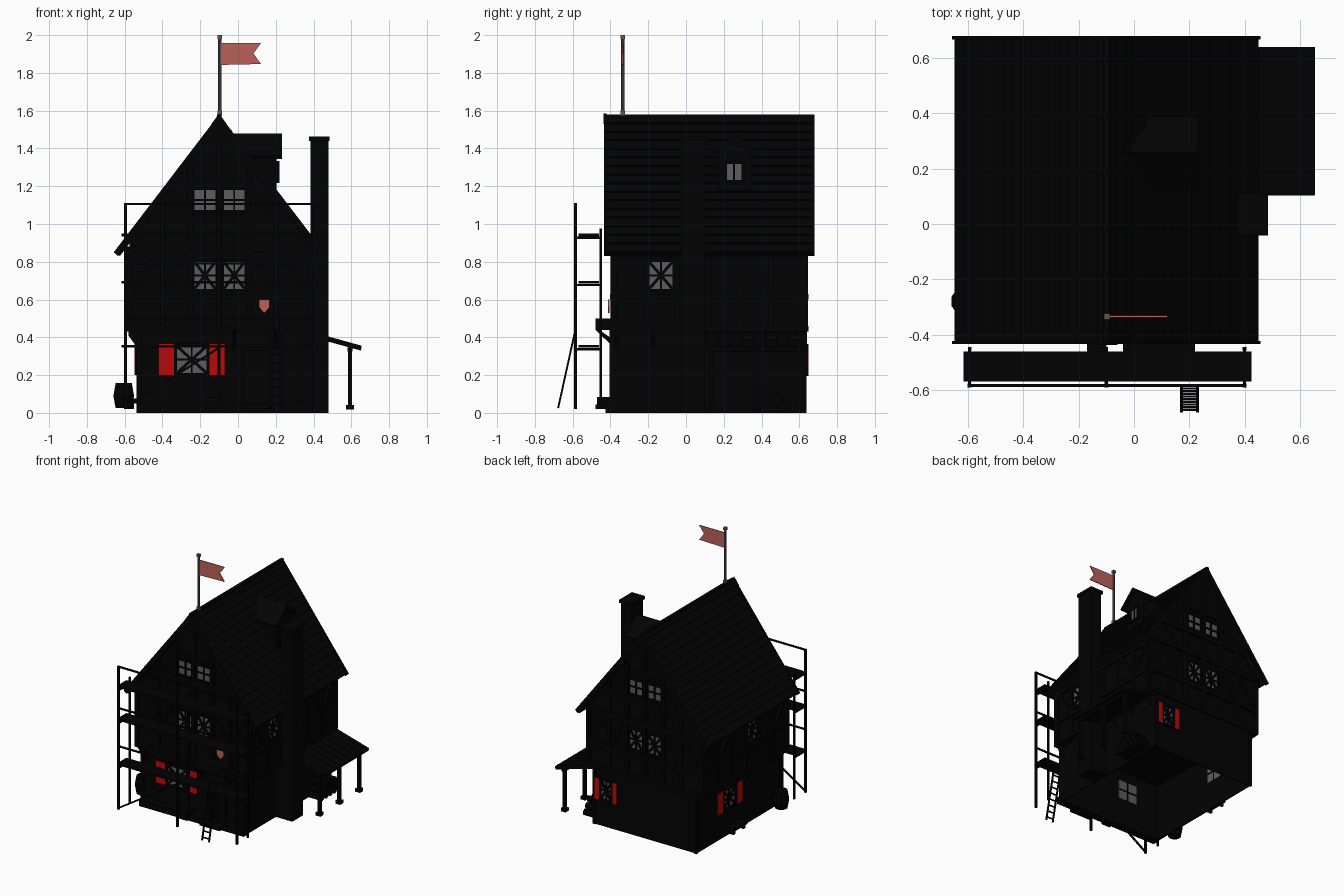
import bpy, bmesh, math
from mathutils import Vector, Matrix

if "Cube" in bpy.data.objects:
    bpy.data.objects.remove(bpy.data.objects["Cube"])


def material(name, rgb):
    m = bpy.data.materials.new(name)
    m.use_nodes = True
    m.diffuse_color = (*rgb, 1)
    m.node_tree.nodes["Principled BSDF"].inputs["Base Color"].default_value = (*rgb, 1)
    return m


PLASTER = material("dark plaster", (.0008, .0008, .0008))
WOOD = material("black timber", (.0007, .0007, .0007))
TILE = material("black roof tile", (.0008, .0008, .0008))
GLASS = material("grey glass", (.11, .11, .11))
RED = material("red shutter paint", (.48, .003, .003))
CLOTH = material("faded red cloth", (.5, .12, .105))
METAL = material("grey metal", (.095, .095, .095))

MID, FRONT, BACK = -.1, -.375, .62
LEFT, RIGHT = .378, -.575


class Part:
    """Collects simple solids into one named object."""
    def __init__(self, name, mat):
        self.name, self.mat, self.bm = name, mat, bmesh.new()

    def box(self, a, b):
        lo = [min(p) for p in zip(a, b)]
        hi = [max(p) for p in zip(a, b)]
        mid = [(p + q) / 2 for p, q in zip(lo, hi)]
        size = [q - p for p, q in zip(lo, hi)]
        bmesh.ops.create_cube(self.bm, size=1, matrix=Matrix.Translation(mid) @ Matrix.Diagonal((*size, 1)))
        return self

    def beam(self, p, q, w=.02, sides=4, w2=None):
        p, q = Vector(p), Vector(q)
        d = q - p
        k = math.sqrt(.5) if sides == 4 else .5
        mat = Matrix.Translation((p + q) / 2) @ d.to_track_quat("Z", "Y").to_matrix().to_4x4()
        mat = mat @ Matrix.Rotation(math.pi / 4 if sides == 4 else 0, 4, "Z")
        bmesh.ops.create_cone(self.bm, cap_ends=True, segments=sides, radius1=w * k,
                              radius2=(w2 or w) * k, depth=d.length, matrix=mat)
        return self

    def prism(self, pts, axis, a, b):
        """Extrude a 2D outline along x or y."""
        put = (lambda u, v, w: (w, u, v)) if axis == "x" else (lambda u, v, w: (u, w, v))
        f = self.bm.faces.new([self.bm.verts.new(put(u, v, a)) for u, v in pts])
        ext = bmesh.ops.extrude_face_region(self.bm, geom=[f], use_keep_orig=True)
        verts = [g for g in ext["geom"] if isinstance(g, bmesh.types.BMVert)]
        bmesh.ops.translate(self.bm, verts=verts, vec=(b - a, 0, 0) if axis == "x" else (0, b - a, 0))
        return self

    def done(self):
        bmesh.ops.recalc_face_normals(self.bm, faces=self.bm.faces)
        me = bpy.data.meshes.new(self.name)
        self.bm.to_mesh(me)
        self.bm.free()
        me.materials.append(self.mat)
        bpy.context.collection.objects.link(bpy.data.objects.new(self.name, me))


# Wall frames: u runs along the wall, d is the distance outwards
WALLS = {
    "front": lambda u, d, z: (u, FRONT - d, z), "back": lambda u, d, z: (u, BACK + d, z),
    "left": lambda u, d, z: (LEFT + d, u, z), "right": lambda u, d, z: (RIGHT - d, u, z),
    "low_back": lambda u, d, z: (u, .63 + d, z), "low_right": lambda u, d, z: (-.53 - d, u, z),
    "dormer": lambda u, d, z: (.203 + d, u, z)}

# House body: hollow, floorless ground storey, upper floors with gables
ground = Part("ground_floor", PLASTER)
ground.box((-.53, FRONT, 0), (.34, FRONT + .01, .44)).box((-.53, .62, 0), (.34, .63, .44))
ground.box((-.53, FRONT, 0), (-.52, .63, .44)).box((.33, FRONT, 0), (.34, .63, .44))
ground.done()
Part("upper_floors", PLASTER).prism(
    [(RIGHT, .43), (LEFT, .43), (LEFT, .91), (MID, 1.535), (RIGHT, .91)], "y", FRONT, BACK).done()
Part("plinth_front", PLASTER).box((-.535, -.425, 0), (.345, FRONT, .05)).done()

# Roof slopes with stepped tile courses
SLOPE = 1.32
COURSES = 16
roof = Part("main_roof", TILE)
for s in (-1, 1):
    pts = [(MID, 1.53), (MID, 1.575)]
    for i in range(1, COURSES + 1):
        x = .55 * i / COURSES
        z = 1.575 - SLOPE * x
        pts += [(MID + s * x, z + .008), (MID + s * (x - .006), z)]
    pts.append((MID + s * .525, .83))
    roof.prism(pts, "y", -.425, .675)
roof.beam((MID, -.43, 1.568), (MID, .68, 1.568), .024)
roof.done()
barge = Part("bargeboards", WOOD)
for y in (-.435, .668):
    for s in (-1, 1):
        barge.prism([(MID, 1.58), (MID + s * .558, .85), (MID + s * .535, .83), (MID, 1.51)], "y", y, y + .012)
barge.prism([(-.14, 1.53), (-.06, 1.53), (MID, 1.585)], "y", -.438, -.42)
barge.done()

# Timber framing
frame = Part("timber_frame", WOOD)


def strip(wall, u0, u1, z0, z1, d=.026):
    w = WALLS[wall]
    frame.box(w(u0, -.01, z0), w(u1, d, z1))


def brace(wall, u0, z0, u1, z1):
    f = WALLS[wall]
    frame.beam(f(u0, .008, z0), f(u1, .008, z1), .024)


for wall in ("front", "back"):
    for z in (.43, .6, .85, 1.02):
        half = .49 if z < .9 else .39
        strip(wall, MID - half, MID + half, z, z + .03, .028)
    strip(wall, -.22, .02, 1.22, 1.245)
    for s in (-1, 1):
        for off, top in ((.478, .87), (.3, 1.13), (.155, 1.3), (0, 1.45)):
            strip(wall, MID + s * off - .013, MID + s * off + .013, .43, top)
        brace(wall, MID + s * .47, .63, MID + s * .32, .85)
        brace(wall, MID + s * .29, .63, MID + s * .18, .85)
        brace(wall, MID + s * .28, 1.04, MID + s * .17, 1.2)
for wall in ("left", "right"):
    for z in (.43, .6, .82):
        strip(wall, FRONT, BACK, z, z + .03, .018)
    for i in range(7):
        u = FRONT + .0 + i * .165
        strip(wall, u - .013, u + .013, .43, .86, .016)
    for u, v in ((-.36, -.22), (.6, .46), (.3, .46)):
        brace(wall, u, .85, v, .63)
# Ground corner posts, and brackets under the side jetty
for x in (-.537, .317):
    frame.box((x, -.405, 0), (x + .025, FRONT, .44)).box((x, .62, 0), (x + .025, .638, .44))
for i in range(6):
    y = FRONT + i * .19
    for a, b in ((-.53, -.58), (.34, .38)):
        frame.prism([(a, .34), (b, .41), (b, .45), (a, .45)], "y", y, y + .02)
frame.done()

# Windows with glazing bars, optional diagonal lattice and shutters
glass = Part("window_glass", GLASS)
bars = Part("window_bars", WOOD)
boards = Part("shutter_boards", WOOD)
paint = Part("shutter_paint", RED)


def window(wall, u, z, w, h, rows=2, lattice=False, shutter=0):
    f = WALLS[wall]
    glass.box(f(u - w / 2, -.014, z - h / 2), f(u + w / 2, .004, z + h / 2))
    for s in (-1, 1):
        e = u + s * (w / 2 + .007)
        bars.box(f(e - .008, .002, z - h / 2 - .012), f(e + .008, .018, z + h / 2 + .012))
        t = z + s * (h / 2 + .007)
        bars.box(f(u - w / 2, .002, t - .008), f(u + w / 2, .018, t + .008))
        if shutter:
            a = u + s * (w / 2 + .01)
            b = a + s * shutter
            boards.box(f(a, .002, z - h / 2 - .012), f(b, .016, z + h / 2 + .012))
            paint.box(f(a, .016, z - h / 2 - .012), f(b, .018, z + h / 2 + .012))
        if lattice:
            bars.beam(f(u - w / 2, .008, z - s * h / 2), f(u + w / 2, .008, z + s * h / 2), .015)
    bars.box(f(u - .005, -.018, z - h / 2), f(u + .005, .012, z + h / 2))
    for r in range(1, rows):
        t = z - h / 2 + h * r / rows
        bars.box(f(u - w / 2, -.018, t - .005), f(u + w / 2, .012, t + .005))


for wall in ("front", "back"):
    for u in (-.175, -.02):
        window(wall, u, 1.127, .112, .108)
        window(wall, u, .728, .112, .145, 2, True)
window("left", -.133, .728, .125, .145, 2, True)
window("right", .04, .728, .125, .145, 2, True)
window("front", -.245, .282, .16, .145, 2, True, .085)
window("low_right", .25, .285, .14, .14, 2, True, .07)
window("low_back", .225, .28, .09, .14, 2, True, .04)
window("dormer", .255, 1.275, .078, .085, 1)
for p in (glass, bars, boards, paint):
    p.done()

# Dormer on the left slope
DY = .26
Part("dormer_walls", PLASTER).prism(
    [(.17, 1.15), (.35, 1.15), (.35, 1.36), (DY, 1.455), (.17, 1.36)], "x", 0, .205).done()
dormer = Part("dormer_roof", TILE)
for s in (-1, 1):
    dormer.prism([(DY, 1.445), (DY, 1.48), (DY + s * .13, 1.36), (DY + s * .12, 1.345)], "x", -.04, .232)
dormer.done()

# Chimney
chimney = Part("chimney", PLASTER).box((.33, -.03, 0), (.478, .1, .9)).box((.385, -.03, .8), (.478, .1, 1.45))
chimney.box((.375, -.042, 1.44), (.485, .112, 1.462)).done()

# Lean-to on the left side with posts and a log pile
porch = Part("lean_to_roof", TILE).prism([(.34, .415), (.34, .44), (.655, .352), (.65, .33)], "y", .105, .64)
for i in range(9):
    y = .11 + i * .062
    porch.beam((.4, y, .42), (.652, y, .35), .012)
porch.done()
posts = Part("lean_to_posts", WOOD).box((.58, .11, .325), (.605, .635, .345))
for y in (.135, .372, .61):
    posts.box((.582, y - .011, .03), (.604, y + .011, .34)).box((.573, y - .02, .018), (.613, y + .02, .042))
posts.done()
logs = Part("log_pile", WOOD)
for row in range(3):
    for i in range(5 - row):
        y = .36 + i * .05 + row * .025
        logs.beam((.35, y, .028 + row * .04), (.46, y, .028 + row * .04), .048, 8)
logs.done()

# Door, hood, step and small yard items
door = Part("door", WOOD).box((.02, -.39, .03), (.17, FRONT, .33))
for i in range(5):
    door.box((.022 + i * .03, -.395, .035), (.046 + i * .03, FRONT, .32))
door.done()
hood = Part("door_hood", WOOD).box((-.04, -.48, .44), (.22, FRONT, .5))
for x in (-.03, .19):
    hood.prism([(FRONT, .34), (FRONT, .38), (-.46, .44), (-.48, .44)], "x", x, x + .02)
hood.done()
Part("door_step", PLASTER).box((.01, -.48, .02), (.18, FRONT, .045)).done()
Part("crate", WOOD).box((-.17, -.47, .02), (-.1, FRONT, .085)).done()
Part("bench", WOOD).box((-.6, .12, .05), (-.53, .28, .075)).box((-.59, .13, .02), (-.55, .15, .05)).box(
    (-.59, .25, .02), (-.55, .27, .05)).done()
barrel = Part("barrel", WOOD)
barrel.beam((-.605, -.28, .025), (-.605, -.28, .09), .09, 10, .115)
barrel.beam((-.605, -.28, .09), (-.605, -.28, .158), .115, 10, .09).done()

# Scaffold
OUT, INN = -.585, -.452
decks = Part("scaffold_planks", WOOD)
poles = Part("scaffold_poles", WOOD)
for z in (.345, .685, .935):
    decks.box((-.617, -.57, z), (.425, -.461, z + .014))
    for x in (-.595, MID, .4):
        poles.beam((x, OUT, z - .008), (x, INN, z - .008), .012)
decks.done()
for x in (-.595, MID, .4):
    poles.beam((x, OUT, .02), (x, OUT, 1.11), .015).beam((x, INN, .02), (x, INN, .975), .013)
for z in (1.105, .79, .5):
    poles.beam((-.6, OUT, z), (.405, OUT, z), .011)
poles.beam((-.595, OUT, .03), (MID, OUT, .345), .011).done()
ladder = Part("ladder", WOOD)
for x in (.172, .23):
    ladder.beam((x, -.677, .025), (x, -.59, .42), .01)
for i in range(9):
    t = (i + .5) / 9
    ladder.beam((.172, -.677 + .087 * t, .025 + .395 * t), (.23, -.677 + .087 * t, .025 + .395 * t), .008)
ladder.done()

# Shield sign, flagpole and swallowtail flag
Part("shield_sign", CLOTH).prism(
    [(.11, .6), (.168, .6), (.168, .56), (.139, .528), (.11, .56)], "y", -.414, -.405).done()
POLE = -.097
pole = Part("flagpole", METAL).beam((POLE, -.335, 1.56), (POLE, -.335, 1.99), .018, 8)
pole.box((POLE - .011, -.346, 1.98), (POLE + .011, -.324, 2)).box(
    (POLE - .011, -.346, 1.575), (POLE + .011, -.324, 1.6)).done()
Part("flag", CLOTH).prism(
    [(POLE, 1.842), (.122, 1.847), (.082, 1.903), (.122, 1.958), (POLE, 1.958)], "y", -.338, -.332).done()
